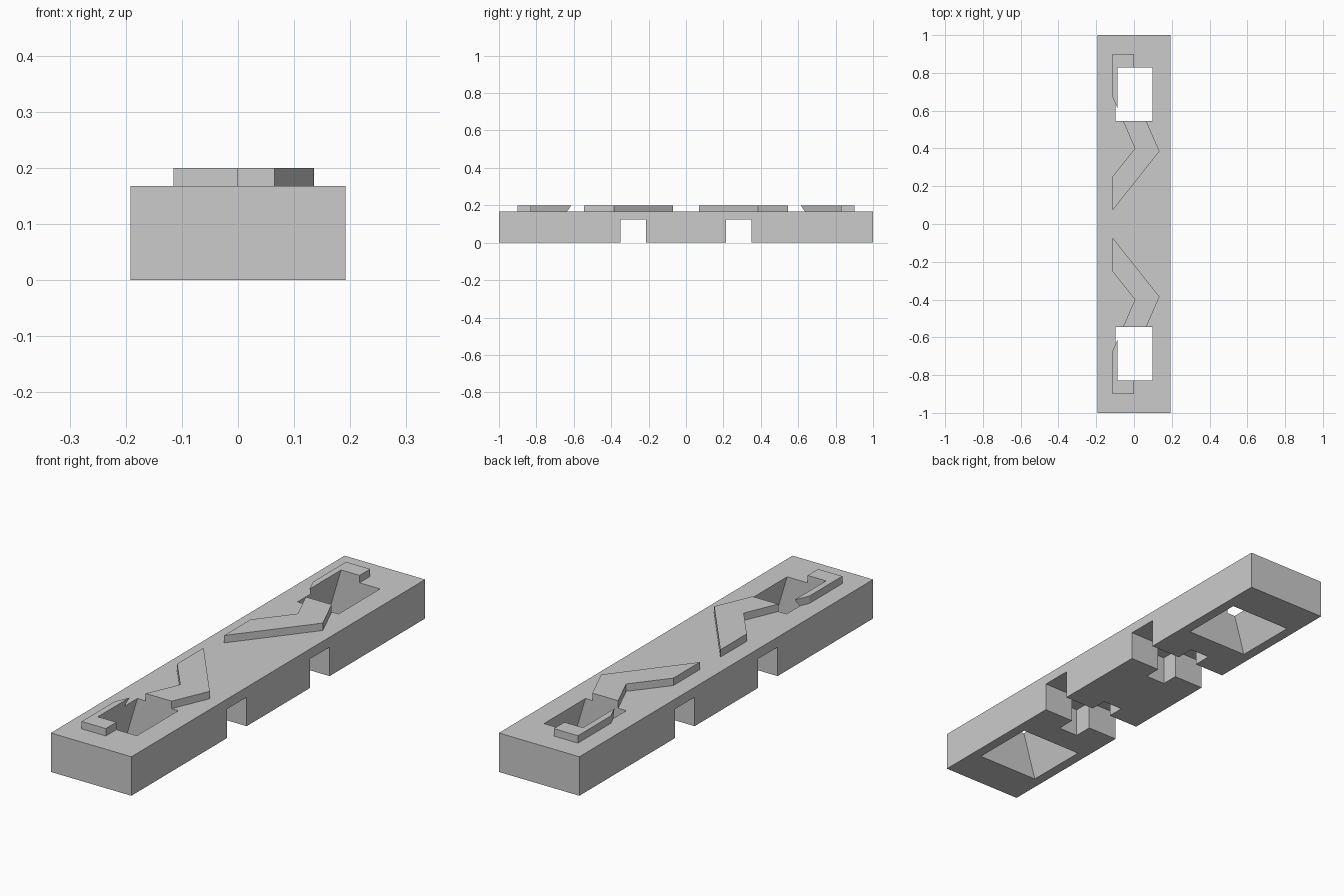
import bpy
import bmesh
from mathutils import Matrix

cube = bpy.data.objects.get("Cube")
if cube:
    bpy.data.objects.remove(cube, do_unlink=True)

WIDTH, TOP, RIB_TOP = 0.384, 0.168, 0.2

grey = bpy.data.materials.new("plain_grey")
grey.use_nodes = True
grey.diffuse_color = (0.6, 0.6, 0.6, 1)
grey.node_tree.nodes["Principled BSDF"].inputs["Base Color"].default_value = (0.6, 0.6, 0.6, 1)


def prism(name, outline, direction, flip=False):
    """Extrude a flat outline along a direction, optionally mirrored in y."""
    bm = bmesh.new()
    face = bm.faces.new([bm.verts.new(p) for p in outline])
    moved = bmesh.ops.extrude_face_region(bm, geom=[face])["geom"]
    bmesh.ops.translate(bm, vec=direction,
                        verts=[v for v in moved if isinstance(v, bmesh.types.BMVert)])
    if flip:
        bmesh.ops.transform(bm, matrix=Matrix.Scale(-1, 4, (0, 1, 0)), verts=bm.verts)
    bmesh.ops.recalc_face_normals(bm, faces=bm.faces)
    mesh = bpy.data.meshes.new(name)
    bm.to_mesh(mesh)
    bm.free()
    mesh.materials.append(grey)
    obj = bpy.data.objects.new(name, mesh)
    bpy.context.collection.objects.link(obj)
    return obj


def box(name, x0, x1, y0, y1, z0, z1, flip=False):
    outline = [(x0, y0, z0), (x1, y0, z0), (x1, y1, z0), (x0, y1, z0)]
    return prism(name, outline, (0, 0, z1 - z0), flip)


def cut(target, cutter):
    mod = target.modifiers.new(cutter.name, "BOOLEAN")
    mod.operation = "DIFFERENCE"
    mod.solver = "EXACT"
    mod.object = cutter
    cutter.hide_render = True
    cutter.hide_viewport = True
    cutter.display_type = "WIRE"


body = box("bar_body", -WIDTH / 2, WIDTH / 2, -1, 1, 0, TOP)

# Bent rib outline, ending in a square hook
rib_outline = [(-0.115, 0.07), (0.135, 0.385), (0.025, 0.637), (-0.04, 0.75),
               (-0.04, 0.825), (0, 0.825), (0, 0.9), (-0.115, 0.9),
               (-0.115, 0.675), (0.005, 0.4), (-0.115, 0.25)]

for end, flip in (("back", False), ("front", True)):
    rib = prism(end + "_rib", [(x, y, TOP) for x, y in rib_outline],
                (0, 0, RIB_TOP - TOP), flip)

    # Window through bar and rib, flaring wider towards the bottom
    low, high, half_low, half_high = -0.02, 0.22, 0.154, 0.082
    window = prism(end + "_window_cutter",
                   [(-half_low, 0.545, low), (half_low, 0.545, low),
                    (half_high, 0.545, high), (-half_high, 0.545, high)],
                   (0, 0.283, 0), flip)
    cut(body, window)
    cut(rib, window)

    # Cross-shaped slot on the underside
    cut(body, box(end + "_slot_cutter", -0.3, 0.3, 0.215, 0.35, -0.05, 0.125, flip))
    cut(body, box(end + "_slot_cross_cutter", -0.047, 0.047, 0.14, 0.432, -0.05, 0.124, flip))
